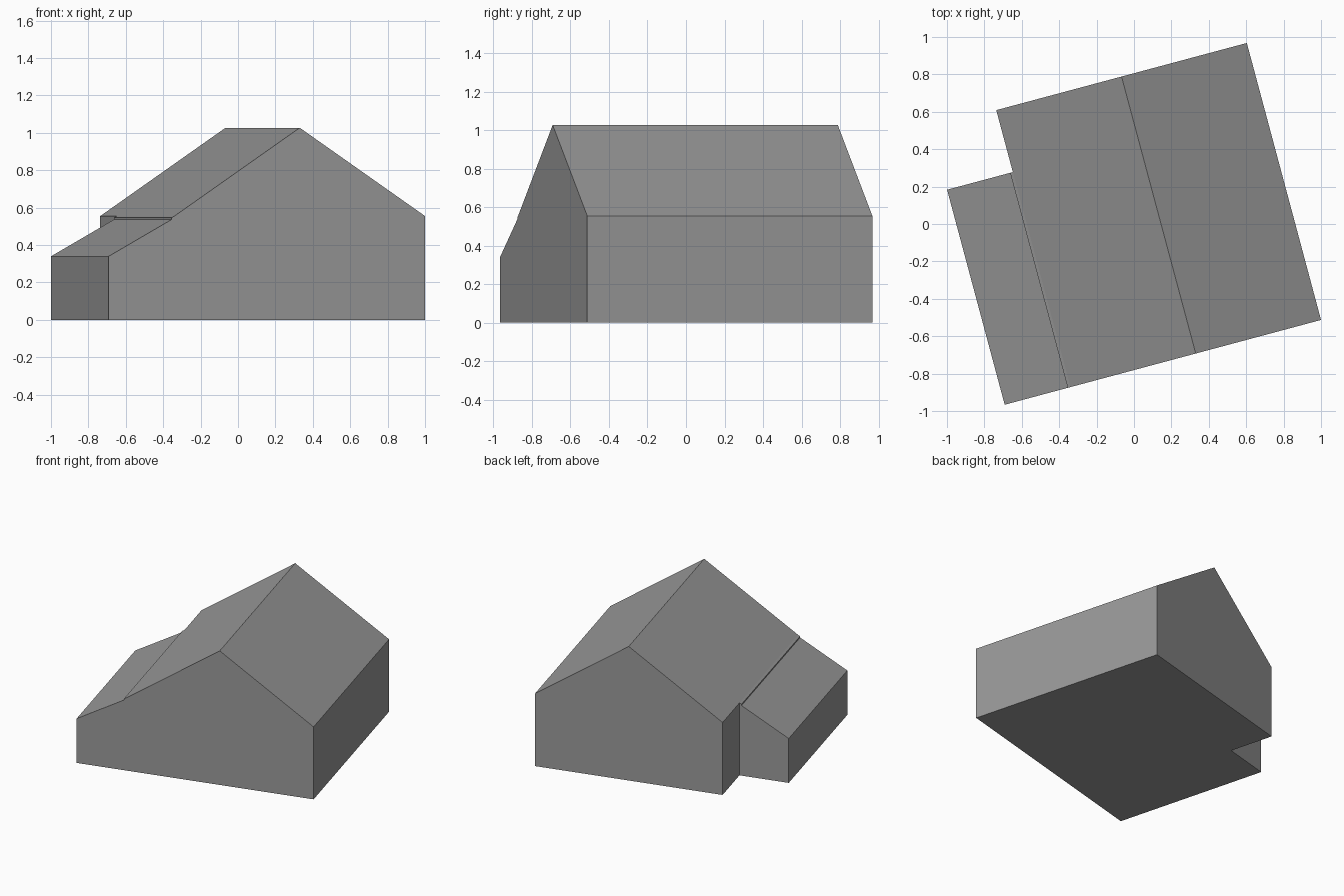
import bpy
import bmesh
from math import radians
from mathutils import Matrix

cube = bpy.data.objects.get("Cube")
if cube:
    bpy.data.objects.remove(cube, do_unlink=True)

# Single plain grey
GREY = (0.319, 0.319, 0.319, 1.0)
grey = bpy.data.materials.new("plain grey")
grey.use_nodes = True
grey.diffuse_color = GREY
grey.node_tree.nodes["Principled BSDF"].inputs["Base Color"].default_value = GREY

# The building is turned about its front right-hand corner
PLACE = Matrix.Translation((1.0, -0.513, 0)) @ Matrix.Rotation(radians(15), 4, "Z")

WIDTH, LENGTH = 1.387, 1.533
EAVE, RIDGE = 0.555, 1.027


def prism(name, profile, length, open_side=False):
    """Extrude an (x, z) profile back along y, optionally leaving its first side open."""
    bm = bmesh.new()
    front = [bm.verts.new((x, 0, z)) for x, z in profile]
    back = [bm.verts.new((x, length, z)) for x, z in profile]
    bm.faces.new(front)
    bm.faces.new(back[::-1])
    n = len(profile)
    for i in range(1 if open_side else 0, n):
        j = (i + 1) % n
        bm.faces.new((front[i], back[i], back[j], front[j]))
    bmesh.ops.recalc_face_normals(bm, faces=bm.faces)
    mesh = bpy.data.meshes.new(name)
    bm.to_mesh(mesh)
    bm.free()
    mesh.materials.append(grey)
    obj = bpy.data.objects.new(name, mesh)
    obj.matrix_world = PLACE
    bpy.context.collection.objects.link(obj)
    return obj


# Main gabled house
prism("main_house", [(0, 0), (0, EAVE), (-WIDTH / 2, RIDGE),
                     (-WIDTH, EAVE), (-WIDTH, 0)], LENGTH)

# Lean-to against the side wall, tucked under a small lap of the main roof
LAP = WIDTH + 0.015
OUTER = 1.751
prism("lean_to", [(-WIDTH, 0), (-WIDTH, EAVE), (-LAP, 0.547), (-LAP, 0.537),
                  (-OUTER, 0.34), (-OUTER, 0)], 1.19, open_side=True)
